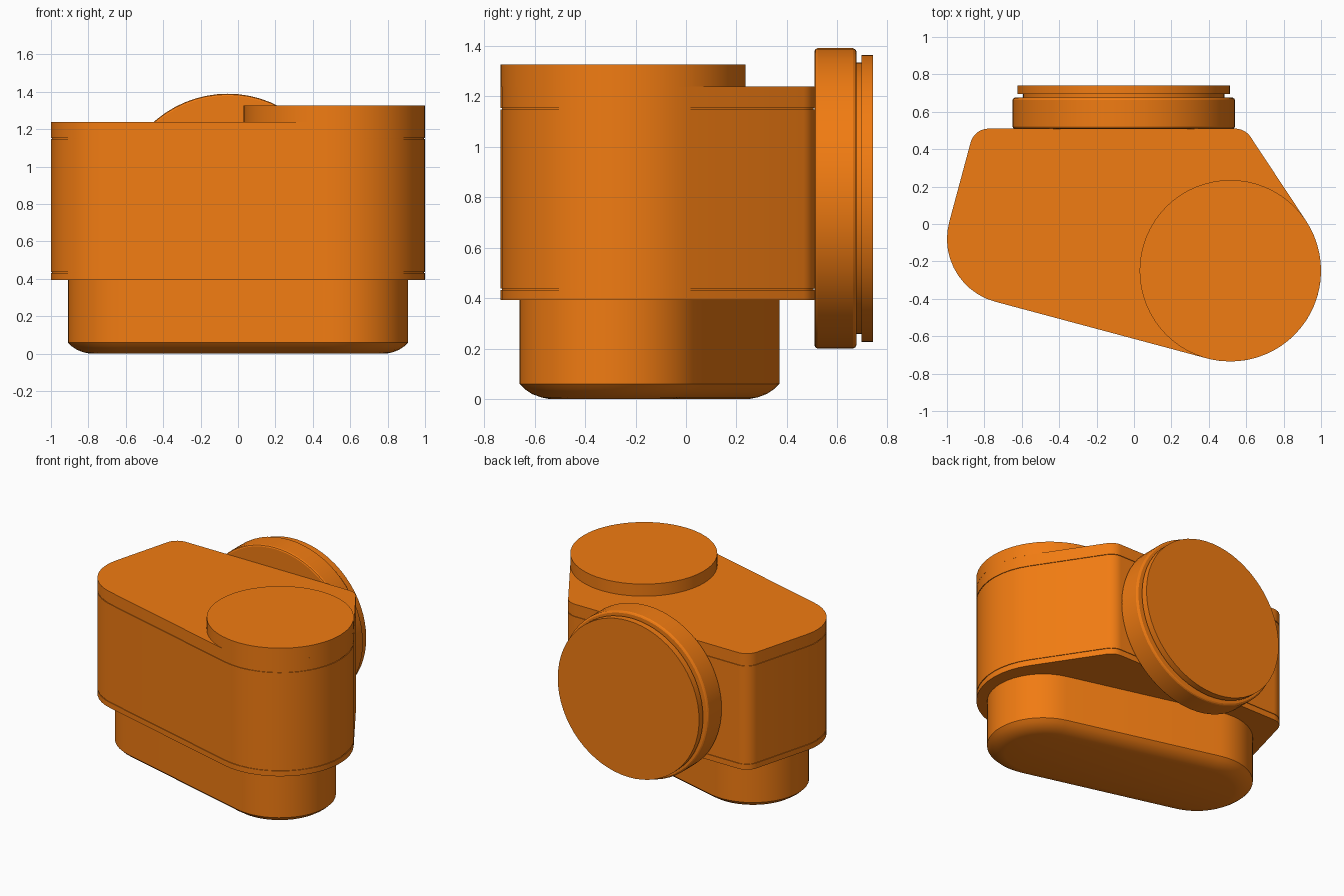
import bpy, bmesh, math

if "Cube" in bpy.data.objects:
    bpy.data.objects.remove(bpy.data.objects["Cube"])

orange = bpy.data.materials.new("orange_paint")
orange.diffuse_color = (0.88, 0.2, 0.006, 1)
orange.use_nodes = True
orange.node_tree.nodes["Principled BSDF"].inputs["Base Color"].default_value = orange.diffuse_color


def normal_angle(a, b):
    """Direction of the outer tangent normal between two circles (counter-clockwise)."""
    dx, dy = b[0] - a[0], b[1] - a[1]
    return math.atan2(dy, dx) - math.acos((a[2] - b[2]) / math.hypot(dx, dy))


def outline(circles, inset):
    """Rounded outline wrapped around circles (x, y, radius)."""
    n = len(circles)
    if n == 1:
        x, y, r = circles[0]
        return [(x + (r - inset) * math.cos(math.tau * k / 64),
                 y + (r - inset) * math.sin(math.tau * k / 64)) for k in range(64)]
    pts = []
    for i, (x, y, r) in enumerate(circles):
        start = normal_angle(circles[i - 1], circles[i])
        span = (normal_angle(circles[i], circles[(i + 1) % n]) - start) % math.tau
        steps = max(3, round(span / math.radians(8)))
        for k in range(steps + 1):
            t = start + span * k / steps
            pts.append((x + (r - inset) * math.cos(t), y + (r - inset) * math.sin(t)))
    return pts


def loft(name, circles, layers, location=(0, 0, 0), rotation=(0, 0, 0)):
    """Stack the outline at each (height, inset) layer and cap both ends."""
    bm = bmesh.new()
    rings = [[bm.verts.new((x, y, z)) for x, y in outline(circles, inset)]
             for z, inset in layers]
    for low, high in zip(rings, rings[1:]):
        for k in range(len(low)):
            j = (k + 1) % len(low)
            bm.faces.new((low[k], low[j], high[j], high[k]))
    bm.faces.new(rings[0][::-1])
    bm.faces.new(rings[-1])
    mesh = bpy.data.meshes.new(name)
    bm.to_mesh(mesh)
    bm.free()
    mesh.materials.append(orange)
    obj = bpy.data.objects.new(name, mesh)
    obj.location, obj.rotation_euler = location, rotation
    bpy.context.collection.objects.link(obj)
    bpy.ops.object.select_all(action='DESELECT')
    obj.select_set(True)
    bpy.context.view_layer.objects.active = obj
    bpy.ops.object.shade_smooth_by_angle(angle=math.radians(25))
    return obj


def seam(z):
    """Fine groove around the housing."""
    return [(z - 0.003, 0), (z - 0.003, 0.005), (z + 0.003, 0.005), (z + 0.003, 0)]


# Slanted oval foot with a rounded lower edge
loft("base", [(0.54, -0.29, 0.37), (-0.54, 0.0, 0.37)],
     [(0, 0.12), (0.007, 0.085), (0.02, 0.05), (0.04, 0.02), (0.06, 0), (0.4, 0)])

# Main housing with two seams
big = (0.515, -0.25, 0.485)
loft("housing", [big, (0.54, 0.41, 0.1), (-0.777, 0.41, 0.1), (-0.653, -0.08, 0.347)],
     [(0.393, 0)] + seam(0.435) + seam(1.15) + [(1.238, 0)])

# Round cap on top
loft("top_cap", [big], [(1.236, 0), (1.326, 0)])

# Round port on the back: bevelled collar, neck and end disc
loft("back_port", [(0, 0, 0.595)],
     [(0, 0.012), (0.004, 0.004), (0.012, 0), (0.153, 0), (0.161, 0.004), (0.166, 0.012),
      (0.166, 0.057), (0.186, 0.057), (0.186, 0.026), (0.232, 0.026)],
     location=(-0.055, 0.509, 0.795), rotation=(-math.pi / 2, 0, 0))
